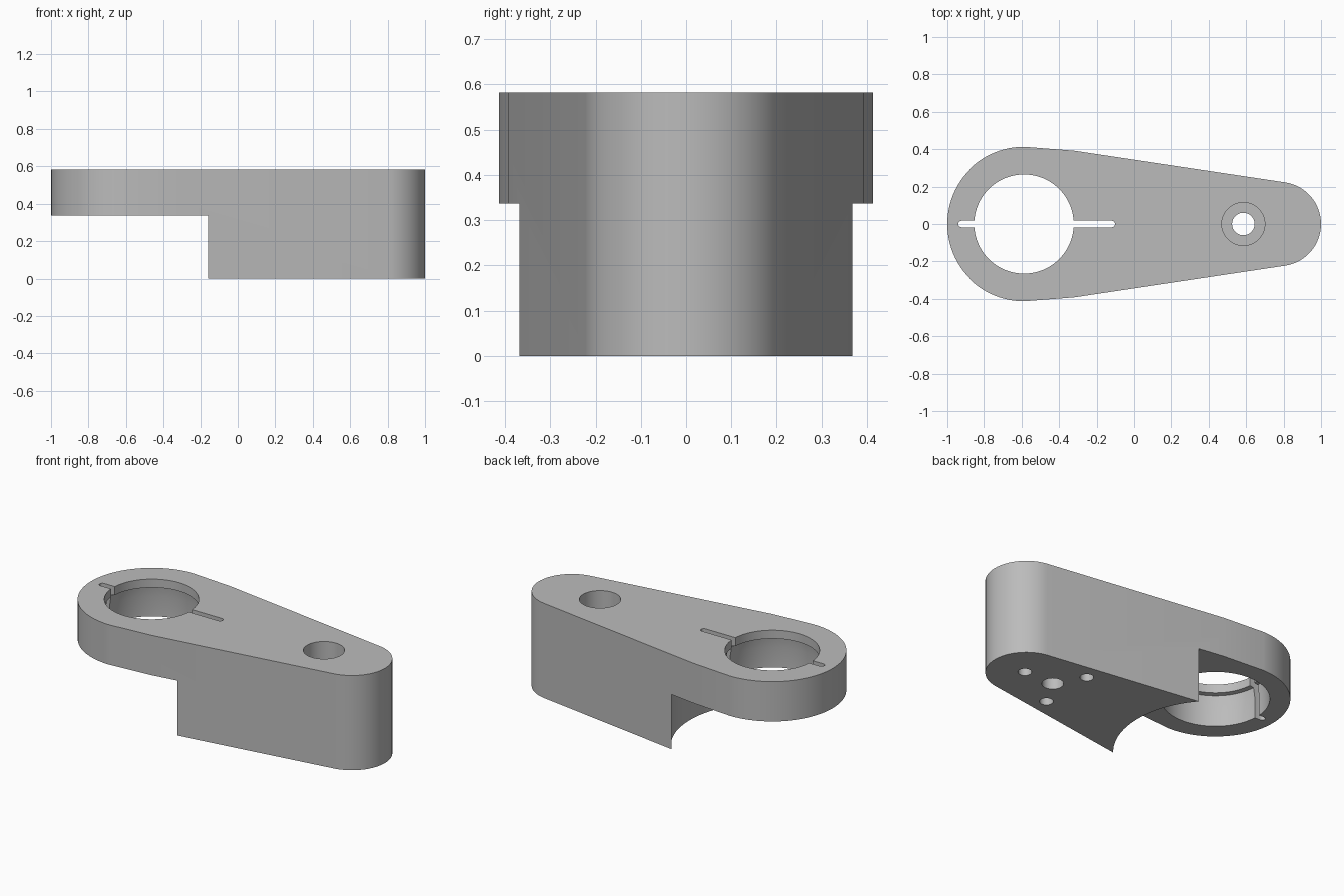
import bpy
import bmesh
from math import sin, cos, pi, radians, atan2

cube = bpy.data.objects.get("Cube")
if cube:
    bpy.data.objects.remove(cube, do_unlink=True)

TOP = 0.582       # overall height
LEDGE = 0.337     # underside of the clamp ring
RING_X = -0.587   # centre of the clamp ring
BOLT_X = 0.585    # centre of the bolt hole

grey = bpy.data.materials.new("plain_grey")
grey.use_nodes = True
colour = (0.5, 0.5, 0.5, 1)
grey.diffuse_color = colour
grey.node_tree.nodes["Principled BSDF"].inputs["Base Color"].default_value = colour


def make_object(name, bm):
    bmesh.ops.recalc_face_normals(bm, faces=bm.faces)
    mesh = bpy.data.meshes.new(name)
    bm.to_mesh(mesh)
    bm.free()
    mesh.materials.append(grey)
    obj = bpy.data.objects.new(name, mesh)
    bpy.context.collection.objects.link(obj)
    return obj


def loft(name, rings, round_top=0):
    """Skin a stack of rings, cap both ends and optionally round the top rim."""
    bm = bmesh.new()
    loops = [[bm.verts.new(p) for p in ring] for ring in rings]
    n = len(loops[0])
    for low, high in zip(loops, loops[1:]):
        for i in range(n):
            j = (i + 1) % n
            bm.faces.new((low[i], low[j], high[j], high[i]))
    bm.faces.new(loops[0])
    cap = bm.faces.new(loops[-1])
    if round_top:
        bmesh.ops.bevel(bm, geom=list(cap.edges), offset=round_top, segments=10,
                        profile=0.5, affect='EDGES', clamp_overlap=False)
    return make_object(name, bm)


def lathe(name, x, y, profile, n=72):
    """Solid of revolution from (radius, height) pairs."""
    return loft(name, [[(x + r * cos(2 * pi * i / n), y + r * sin(2 * pi * i / n), z)
                        for i in range(n)] for r, z in profile])


def arc(x, r, start, end, steps):
    return [(x + r * cos(start + (end - start) * i / steps),
             r * sin(start + (end - start) * i / steps)) for i in range(steps + 1)]


# Tapered body outline: small nose, straight flanks, large round end
tilt = pi / 2 - atan2(0.15, 1)
outline = (arc(0.775, 0.225, -tilt, tilt, 32) + [(-0.32, 0.392)]
           + arc(RING_X, 0.413, pi / 2, 3 * pi / 2, 48) + [(-0.32, -0.392)])
body = loft("clamp_arm", [[(x, y, z) for x, y in outline] for z in (0, TOP)],
            round_top=0.108)

# Cutters: relief under the ring, lipped bore, counterbored bolt hole
cutters = [
    lathe("relief_cutter", RING_X, 0, [(0.565, -0.1), (0.565, LEDGE)], 128),
    lathe("bore_cutter", RING_X, 0,
          [(0.3, 0.2), (0.3, 0.46), (0.29, 0.525), (0.265, 0.53), (0.265, 0.7)], 96),
    lathe("bolt_cutter", BOLT_X, 0,
          [(0.06, -0.1), (0.06, 0.3), (0.115, 0.3), (0.115, 0.7)]),
]

# Three blind screw holes around the bolt hole
for k in range(3):
    a = 2 * pi * k / 3
    cutters.append(lathe("screw_cutter", BOLT_X + 0.2 * cos(a), 0.2 * sin(a),
                         [(0.038, -0.1), (0.038, 0.2)], 32))

# Round-ended slot across the clamp ring
half = 0.018
slot = ([(x - 0.12, y) for x, y in arc(0, half, -pi / 2, pi / 2, 8)]
        + [(x - 0.923, y) for x, y in arc(0, half, pi / 2, 3 * pi / 2, 8)])
cutters.append(loft("slot_cutter", [[(x, y, z) for x, y in slot] for z in (0.2, 0.7)]))

# Apply the cuts
bpy.ops.object.select_all(action='DESELECT')
bpy.context.view_layer.objects.active = body
body.select_set(True)
for cutter in cutters:
    cutter.hide_render = True
    mod = body.modifiers.new("cut", 'BOOLEAN')
    mod.operation = 'DIFFERENCE'
    mod.solver = 'EXACT'
    mod.object = cutter
    bpy.ops.object.modifier_apply(modifier=mod.name)
for cutter in cutters:
    bpy.data.objects.remove(cutter, do_unlink=True)

bpy.ops.object.shade_smooth_by_angle(angle=radians(25))
